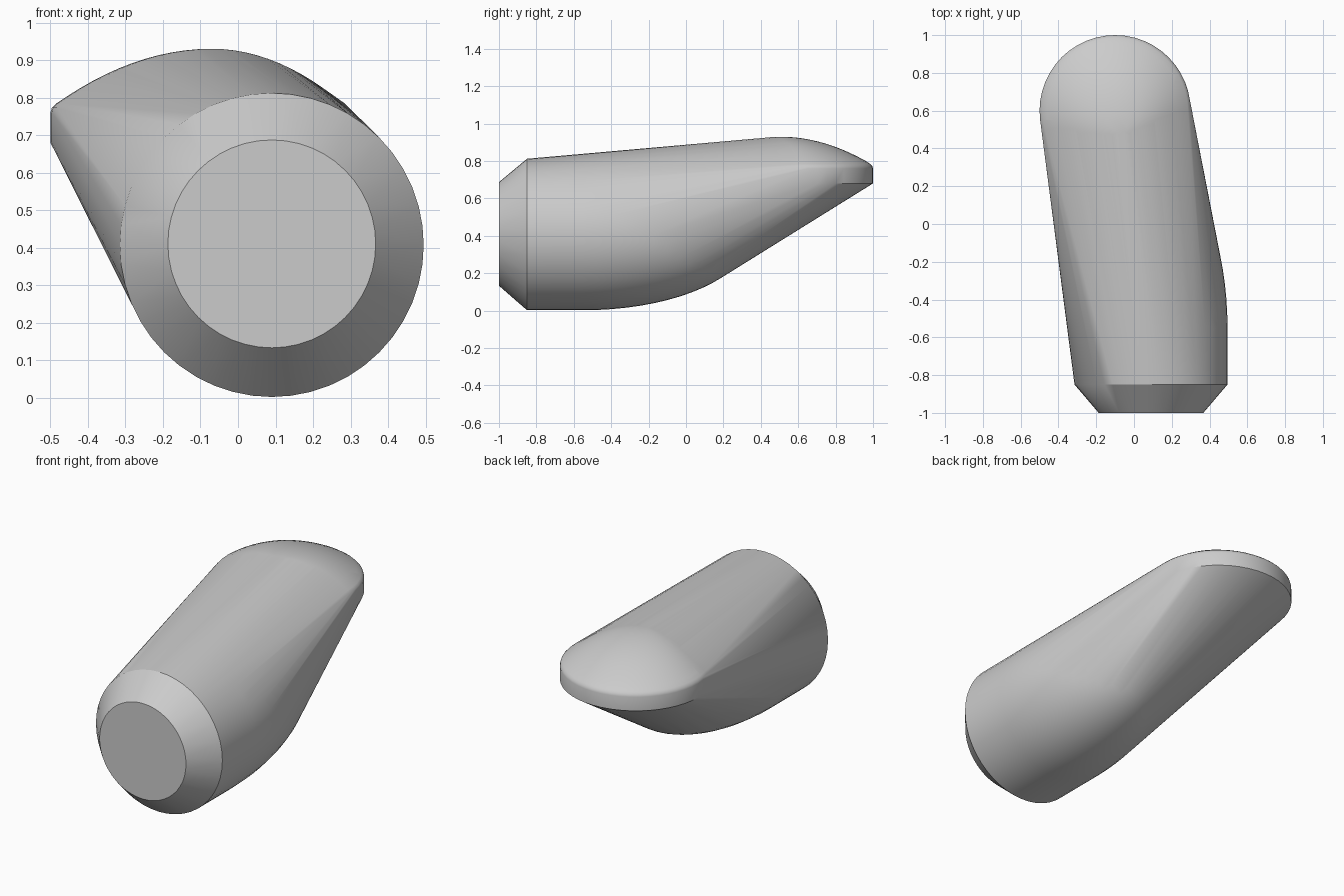
import bpy, bmesh, math

cube = bpy.data.objects.get("Cube")
if cube:
    bpy.data.objects.remove(cube, do_unlink=True)

grey = bpy.data.materials.new("plain grey")
grey.use_nodes = True
GREY = (0.6, 0.6, 0.6, 1)
grey.diffuse_color = GREY
grey.node_tree.nodes["Principled BSDF"].inputs["Base Color"].default_value = GREY

bm = bmesh.new()
SIDES = 48


def ring(center, radius, upright):
    """Circle of points, facing the front if upright, else lying flat."""
    for i in range(SIDES):
        a = math.tau * i / SIDES
        u, v = radius * math.cos(a), radius * math.sin(a)
        x, y, z = center
        bm.verts.new((x + u, y, z + v) if upright else (x + u, y + v, z))


# Round front barrel with a chamfered face
AX, AZ, R = 0.09, 0.407, 0.405
ring((AX, -1, 0.41), 0.277, True)
ring((AX, -0.85, AZ), R, True)

# Barrel tapers away behind as a long half ellipsoid
START, LENGTH = -0.55, 0.9
for i in range(16):
    t = math.radians(5 * i)
    ring((AX, START + LENGTH * math.sin(t), AZ), R * math.cos(t), True)

# Flat rear disc with a softened rim
for radius, z in ((0.4, 0.68), (0.4, 0.76), (0.396, 0.773), (0.385, 0.784)):
    ring((-0.1, 0.6, z), radius, False)

# Shallow dome over the disc, leaning a little forward
for i in range(11):
    r = 0.36 * (1 - i / 11)
    lean = 0.1 * (1 - r / 0.36)
    ring((-0.1 + 0.3 * lean, 0.6 - lean, 0.93 - r * r), r, False)

# One taut skin around all the sections
hull = bmesh.ops.convex_hull(bm, input=bm.verts[:], use_existing_faces=False)
inner = {g for g in hull["geom_interior"] + hull["geom_unused"]
         if isinstance(g, bmesh.types.BMVert)}
bmesh.ops.delete(bm, geom=list(inner), context="VERTS")
bmesh.ops.dissolve_limit(bm, angle_limit=math.radians(0.3),
                         verts=bm.verts[:], edges=bm.edges[:])
bmesh.ops.recalc_face_normals(bm, faces=bm.faces[:])

mesh = bpy.data.meshes.new("tapered_body")
bm.to_mesh(mesh)
bm.free()
mesh.materials.append(grey)
body = bpy.data.objects.new("tapered_body", mesh)
bpy.context.collection.objects.link(body)
bpy.ops.object.select_all(action="DESELECT")
body.select_set(True)
bpy.context.view_layer.objects.active = body
bpy.ops.object.shade_smooth_by_angle(angle=math.radians(30))
